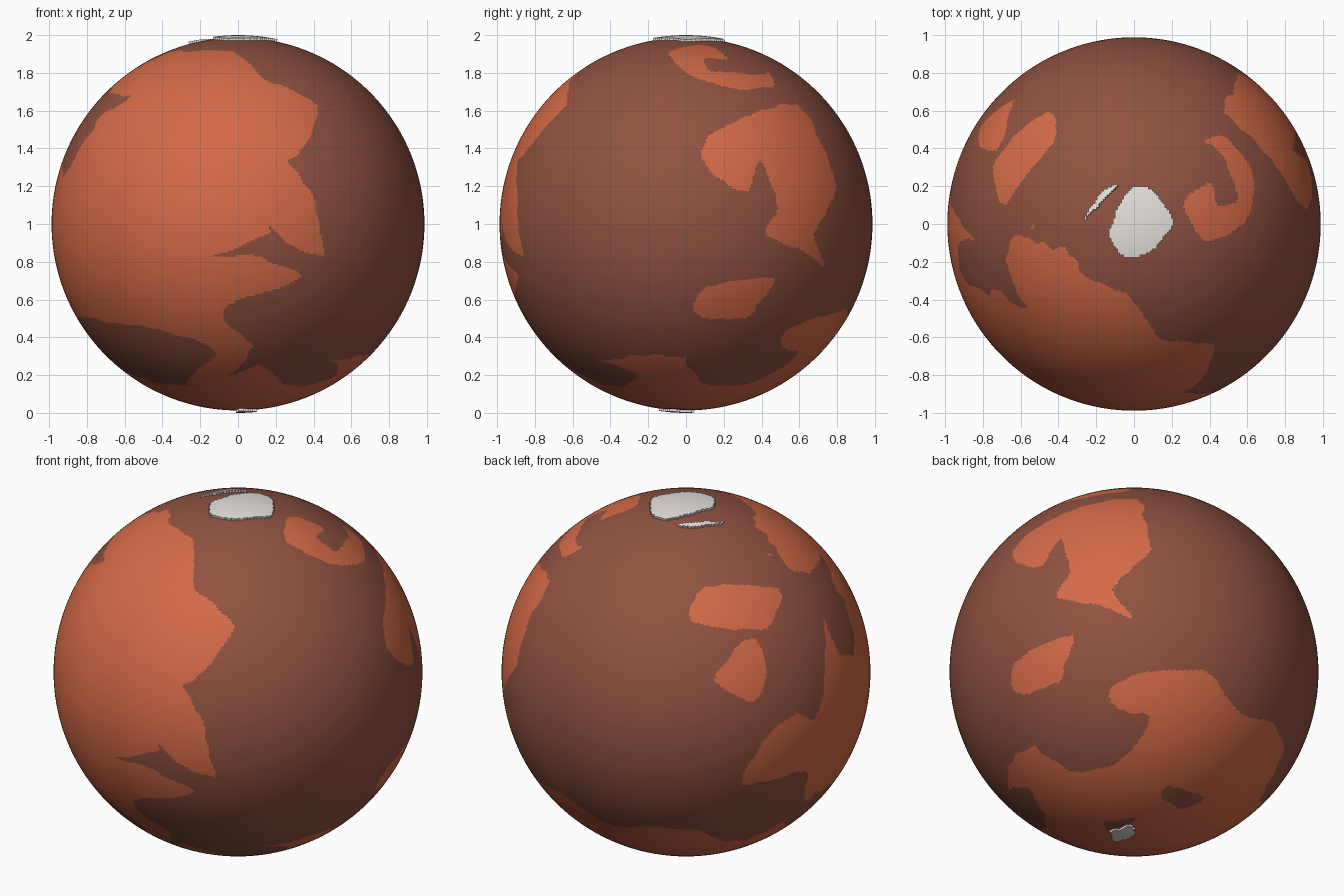
import bpy, bmesh, math
from mathutils import Vector, noise

if "Cube" in bpy.data.objects:
    bpy.data.objects.remove(bpy.data.objects["Cube"])

BODY_R, ICE_R, CUTS = 0.987, 1.0, 141
PLAIN, UPLAND, ICE = 0, 1, 2


class View:
    """Drawing direction that region outlines are projected along."""
    def __init__(self, azimuth, elevation, cx, cy, r):
        a, e = math.radians(azimuth), math.radians(elevation)
        self.right = Vector((math.cos(a), math.sin(a), 0))
        self.up = Vector((-math.sin(a) * math.sin(e), math.cos(a) * math.sin(e), math.cos(e)))
        self.toward = self.right.cross(self.up)
        self.cx, self.cy, self.r = cx, cy, r
        self.regions = []


front = View(0, 0, 238, 224, 187)
right = View(90, 0, 686, 224, 187)
top = View(0, 90, 1134, 224, 187)
back_left = View(215, 25, 685, 672, 184)
below = View(140, -30, 1134, 672, 184)
VIEWS = (front, right, top, back_left, below)


def rounded(pts, steps=4, tension=0.35):
    """Closed smooth curve through a few points."""
    p, out = [Vector(q) for q in pts], []
    for i in range(len(p)):
        a, b, c, d = (p[(i + k) % len(p)] for k in (-1, 0, 1, 2))
        m0, m1 = (c - a) * tension, (d - b) * tension
        for s in range(steps):
            t = s / steps
            h = t * t * (3 - 2 * t)
            out.append(b * (1 - h) + c * h + m0 * (t * (1 - t) ** 2) - m1 * (t * t * (1 - t)))
    return [tuple(q) for q in out]


order = 0


def region(view, colour, pts):
    global order
    order += 1
    pts = rounded(pts)
    xs, ys = zip(*pts)
    view.regions.append((order, colour, pts, min(xs), max(xs), min(ys), max(ys)))


def inside(u, v, pts):
    hit = False
    x0, y0 = pts[-1]
    for x1, y1 in pts:
        if (y1 > v) != (y0 > v) and u < (x0 - x1) * (v - y1) / (y0 - y1) + x1:
            hit = not hit
        x0, y0 = x1, y1
    return hit


def colour_at(n):
    """Last region that covers this direction; noise roughens the coasts."""
    n = n + noise.noise_vector(n * 11) * 0.014
    best, result = 0, PLAIN
    for w in VIEWS:
        if n.dot(w.toward) <= 0:
            continue
        u, v = w.cx + w.r * n.dot(w.right), w.cy - w.r * n.dot(w.up)
        for rank, colour, pts, x0, x1, y0, y1 in w.regions:
            if rank > best and x0 < u < x1 and y0 < v < y1 and inside(u, v, pts):
                best, result = rank, colour
    return result


# Large front upland with its inlet
region(front, UPLAND, [
    (108, 93), (130, 72), (170, 52), (235, 52), (263, 78), (318, 104), (303, 148), (287, 163),
    (311, 190), (321, 240), (324, 256), (290, 245), (270, 226), (268, 234), (214, 256), (250, 255),
    (303, 277), (228, 305), (228, 326), (254, 347), (222, 385), (220, 415), (196, 415), (188, 380),
    (216, 355), (180, 335), (80, 317), (30, 300), (30, 188), (62, 176), (100, 118), (131, 96)])
# Thin southern rim
region(front, UPLAND, [(115, 374), (150, 381), (200, 400), (232, 389), (308, 386), (330, 364),
                       (370, 362), (230, 480)])
# Western upland with a northern arm
region(back_left, UPLAND, [(823, 620), (840, 655), (900, 656), (900, 790), (838, 775), (805, 801),
                           (803, 771), (740, 786), (763, 740), (795, 713), (815, 718), (824, 665)])
# Western islands
region(back_left, UPLAND, [(688, 620), (703, 588), (778, 589), (766, 628), (725, 629)])
region(back_left, UPLAND, [(755, 639), (766, 672), (752, 702), (715, 681), (735, 647)])
# Hooked northern island
region(top, UPLAND, [(1184, 208), (1208, 182), (1220, 205), (1239, 200), (1230, 172), (1224, 154),
                     (1206, 140), (1228, 138), (1254, 175), (1248, 218), (1209, 242)])
# Eastern upland and island
region(right, UPLAND, [(701, 155), (718, 130), (797, 104), (837, 185), (815, 232), (826, 268),
                       (803, 250), (765, 234), (778, 205), (760, 158), (748, 192), (713, 175)])
region(right, UPLAND, [(694, 313), (706, 287), (775, 277), (745, 318)])
# Large southern upland and its dark hollows
region(below, UPLAND, [
    (1108, 690), (1140, 673), (1203, 671), (1240, 712), (1276, 725), (1281, 760), (1260, 803),
    (1260, 900), (1000, 900), (1010, 785), (1040, 753), (1070, 772), (1110, 766), (1135, 745),
    (1150, 715), (1118, 710)])
region(below, PLAIN, [(1005, 795), (1028, 788), (1046, 826), (1010, 840)])
region(below, PLAIN, [(1162, 798), (1170, 786), (1205, 797), (1185, 809)])
region(below, PLAIN, [(1103, 823), (1135, 818), (1116, 838)])
# Polar ice
region(top, ICE, [(1110, 228), (1128, 190), (1152, 189), (1173, 222), (1145, 255), (1120, 254)])
region(top, ICE, [(1085, 222), (1097, 197), (1119, 184), (1098, 206)])
region(below, ICE, [(1111, 829), (1130, 825), (1134, 833), (1116, 839)])


def material(name, rgb):
    m = bpy.data.materials.new(name)
    m.diffuse_color = (*rgb, 1)
    m.use_nodes = True
    m.node_tree.nodes["Principled BSDF"].inputs["Base Color"].default_value = m.diffuse_color
    return m


def finish(bm, name, mats):
    me = bpy.data.meshes.new(name)
    bm.to_mesh(me)
    bm.free()
    for m in mats:
        me.materials.append(m)
    ob = bpy.data.objects.new(name, me)
    ob.location.z = 1
    bpy.context.collection.objects.link(ob)
    bpy.ops.object.select_all(action='DESELECT')
    ob.select_set(True)
    bpy.context.view_layer.objects.active = ob
    bpy.ops.object.shade_smooth_by_angle(angle=math.radians(35))


dark = material("dark_plain", (0.28, 0.085, 0.053))
orange = material("orange_upland", (0.66, 0.145, 0.065))
white = material("polar_white", (0.78, 0.755, 0.725))

# Planet body: evenly gridded cube rounded to a ball, faces coloured by region
bm = bmesh.new()
bmesh.ops.create_cube(bm, size=2)
bmesh.ops.subdivide_edges(bm, edges=bm.edges[:], cuts=CUTS, use_grid_fill=True)
for v in bm.verts:
    v.co = Vector([math.tan(c * math.pi / 4) for c in v.co]).normalized() * BODY_R
for f in bm.faces:
    f.material_index = colour_at(f.calc_center_median().normalized())
bm.normal_update()

# Polar ice: thin plates raised from the white faces
ice = bm.copy()
bmesh.ops.delete(ice, geom=[f for f in ice.faces if f.material_index != ICE], context='FACES')
for v in bmesh.ops.extrude_face_region(ice, geom=ice.faces[:])["geom"]:
    if isinstance(v, bmesh.types.BMVert):
        v.co = v.co.normalized() * ICE_R
ice.normal_update()
for f in ice.faces:
    f.material_index = 0

finish(bm, "planet_body", [dark, orange, white])
finish(ice, "polar_ice", [white])
